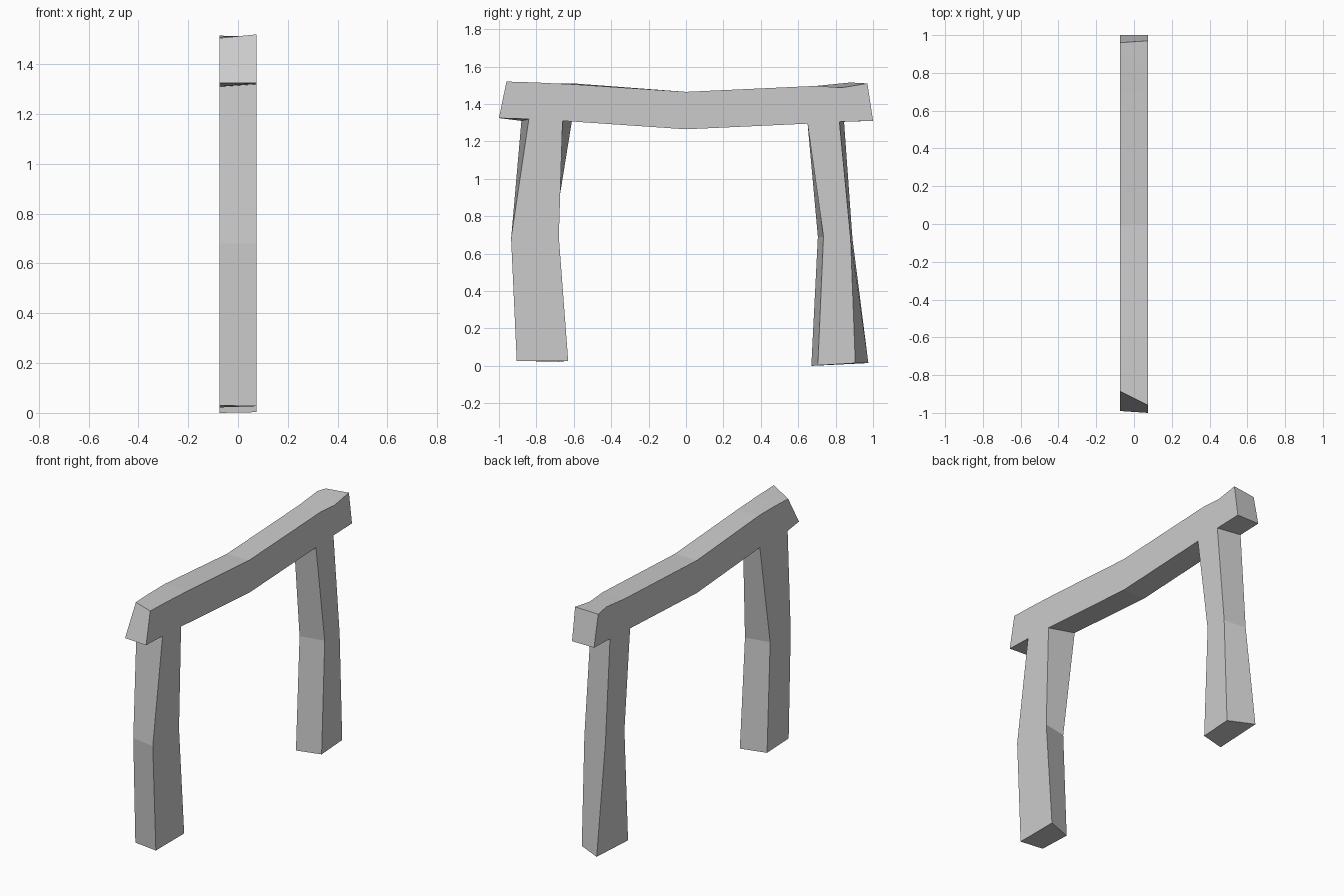
import bpy

if "Cube" in bpy.data.objects:
    bpy.data.objects.remove(bpy.data.objects["Cube"])

HALF = 0.075  # half the timber thickness in x


def loft(name, stations, open_start=False, open_end=False, skip=()):
    """Four-sided timber. Station = two (y, z) edges at +x, then the same two at -x.
    skip lists the segments that stay open on their second edge (joints)."""
    verts, faces = [], []
    for a, b, c, d in stations:
        verts += [(HALF, *a), (HALF, *b), (-HALF, *d), (-HALF, *c)]
    for i in range(len(stations) - 1):
        for k in range(4):
            if k == 1 and i in skip:
                continue
            p, q = 4 * i + k, 4 * i + (k + 1) % 4
            faces.append((p, q, q + 4, p + 4))
    if not open_start:
        faces.append((3, 2, 1, 0))
    if not open_end:
        n = len(verts) - 4
        faces.append((n, n + 1, n + 2, n + 3))
    mesh = bpy.data.meshes.new(name)
    mesh.from_pydata(verts, [], faces)
    # Consistent outward winding
    import bmesh
    bm = bmesh.new()
    bm.from_mesh(mesh)
    bmesh.ops.recalc_face_normals(bm, faces=bm.faces)
    bm.to_mesh(mesh)
    bm.free()
    obj = bpy.data.objects.new(name, mesh)
    bpy.context.collection.objects.link(obj)
    return obj


# Sagging crossbeam: top and bottom edge at each station, open above the legs
beam = [
    ((-0.96, 1.52), (-1.00, 1.325), (-0.885, 1.505), (-0.99, 1.325)),
    ((-0.80, 1.515), (-0.84, 1.32), (-0.75, 1.51), (-0.88, 1.31)),
    ((-0.60, 1.505), (-0.66, 1.31), (-0.60, 1.51), (-0.61, 1.31)),
    ((0.00, 1.465), (0.00, 1.265), (0.00, 1.465), (0.00, 1.265)),
    ((0.70, 1.497), (0.65, 1.295), (0.70, 1.497), (0.65, 1.295)),
    ((0.83, 1.487), (0.82, 1.305), (0.88, 1.515), (0.845, 1.305)),
    ((0.97, 1.51), (1.00, 1.31), (0.96, 1.50), (1.00, 1.31)),
]
loft("crossbeam", beam, skip=(1, 4))


# Crooked legs hang from the beam's open joints
def leg(name, joint, lower):
    a, b = beam[joint], beam[joint + 1]
    loft(name, [(a[1], b[1], a[3], b[3])] + lower, open_start=True)


leg("left_post", 1, [
    ((-0.935, 0.68), (-0.68, 0.69), (-0.91, 0.68), (-0.71, 0.69)),
    ((-0.905, 0.027), (-0.63, 0.027), (-0.89, 0.03), (-0.68, 0.022)),
])
leg("right_post", 4, [
    ((0.735, 0.69), (0.88, 0.68), (0.705, 0.69), (0.89, 0.68)),
    ((0.705, 0.003), (0.905, 0.015), (0.67, 0.0), (0.975, 0.015)),
])
